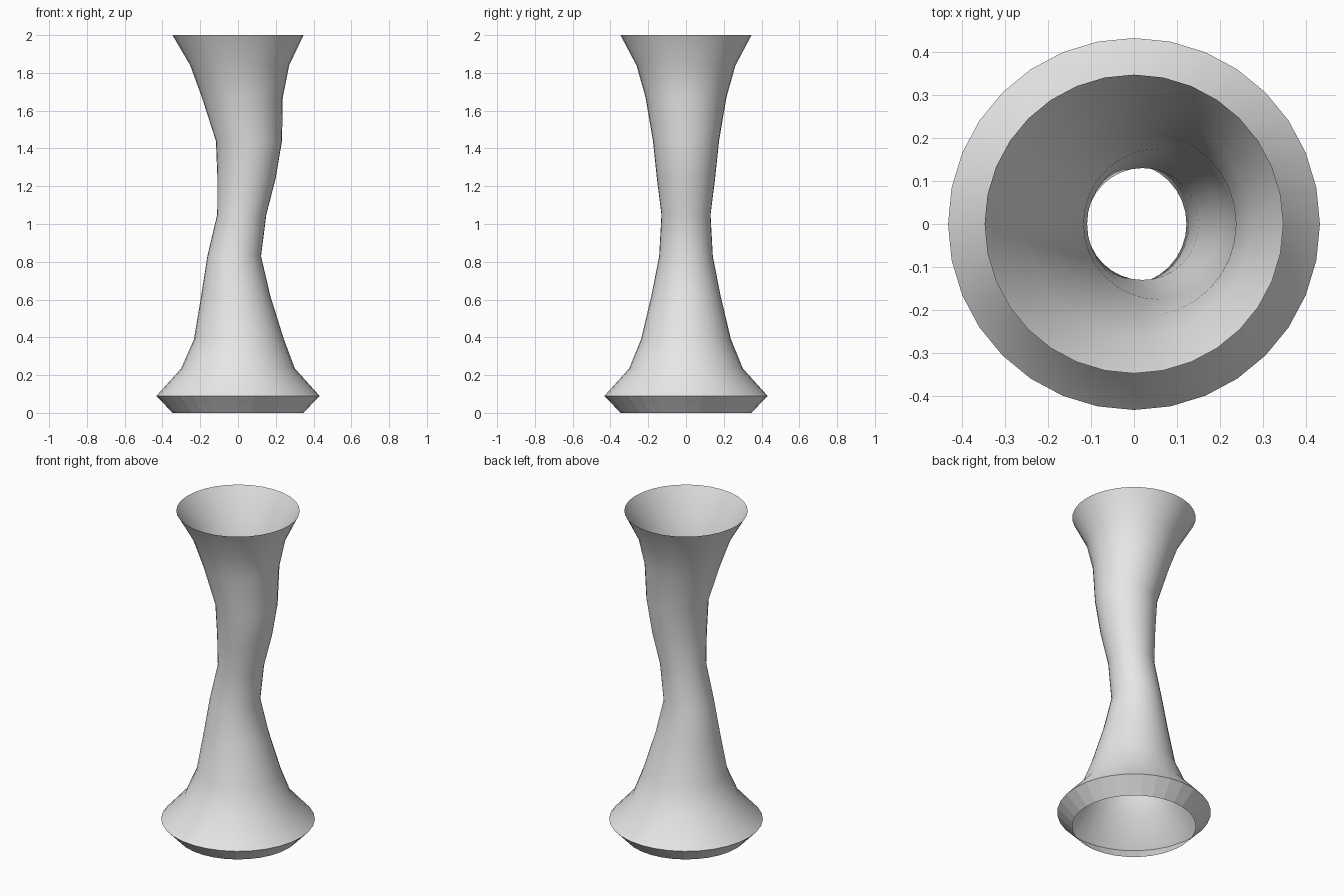
import bpy
import bmesh
from math import cos, sin, tau

cube = bpy.data.objects.get("Cube")
if cube:
    bpy.data.objects.remove(cube, do_unlink=True)

SIDES = 32
FLAT_ROWS = 2  # faceted foot rows

# Rings of the vase: height, sideways shift, radius
RINGS = [
    (0.0, 0.0, 0.347), (0.047, 0.0, 0.391), (0.09, 0.0, 0.432),
    (0.235, 0.0, 0.301), (0.39, 0.005, 0.238), (0.62, -0.012, 0.183),
    (0.83, -0.02, 0.142), (1.05, 0.02, 0.13), (1.24, 0.045, 0.154),
    (1.44, 0.058, 0.175), (1.67, 0.023, 0.214), (1.84, 0.009, 0.262),
    (2.0, 0.0, 0.347),
]

# Light grey clay
clay = bpy.data.materials.new("light_grey")
clay.use_nodes = True
colour = (0.8, 0.8, 0.8, 1.0)
clay.diffuse_color = colour
clay.node_tree.nodes["Principled BSDF"].inputs["Base Color"].default_value = colour


def add_ring(bm, z, shift, radius):
    return [bm.verts.new((shift + radius * cos(tau * i / SIDES),
                          radius * sin(tau * i / SIDES), z))
            for i in range(SIDES)]


# Open, thin-walled vase body skinned over the rings
bm = bmesh.new()
loops = [add_ring(bm, *ring) for ring in RINGS]
for row, (low, high) in enumerate(zip(loops, loops[1:])):
    for i in range(SIDES):
        j = (i + 1) % SIDES
        face = bm.faces.new((low[i], low[j], high[j], high[i]))
        face.smooth = row >= FLAT_ROWS

# Crisp edge where the foot meets the body
rim = set(loops[FLAT_ROWS])
for edge in bm.edges:
    if set(edge.verts) <= rim:
        edge.smooth = False

mesh = bpy.data.meshes.new("vase_body")
bm.to_mesh(mesh)
bm.free()
mesh.materials.append(clay)
vase = bpy.data.objects.new("vase_body", mesh)
bpy.context.collection.objects.link(vase)
